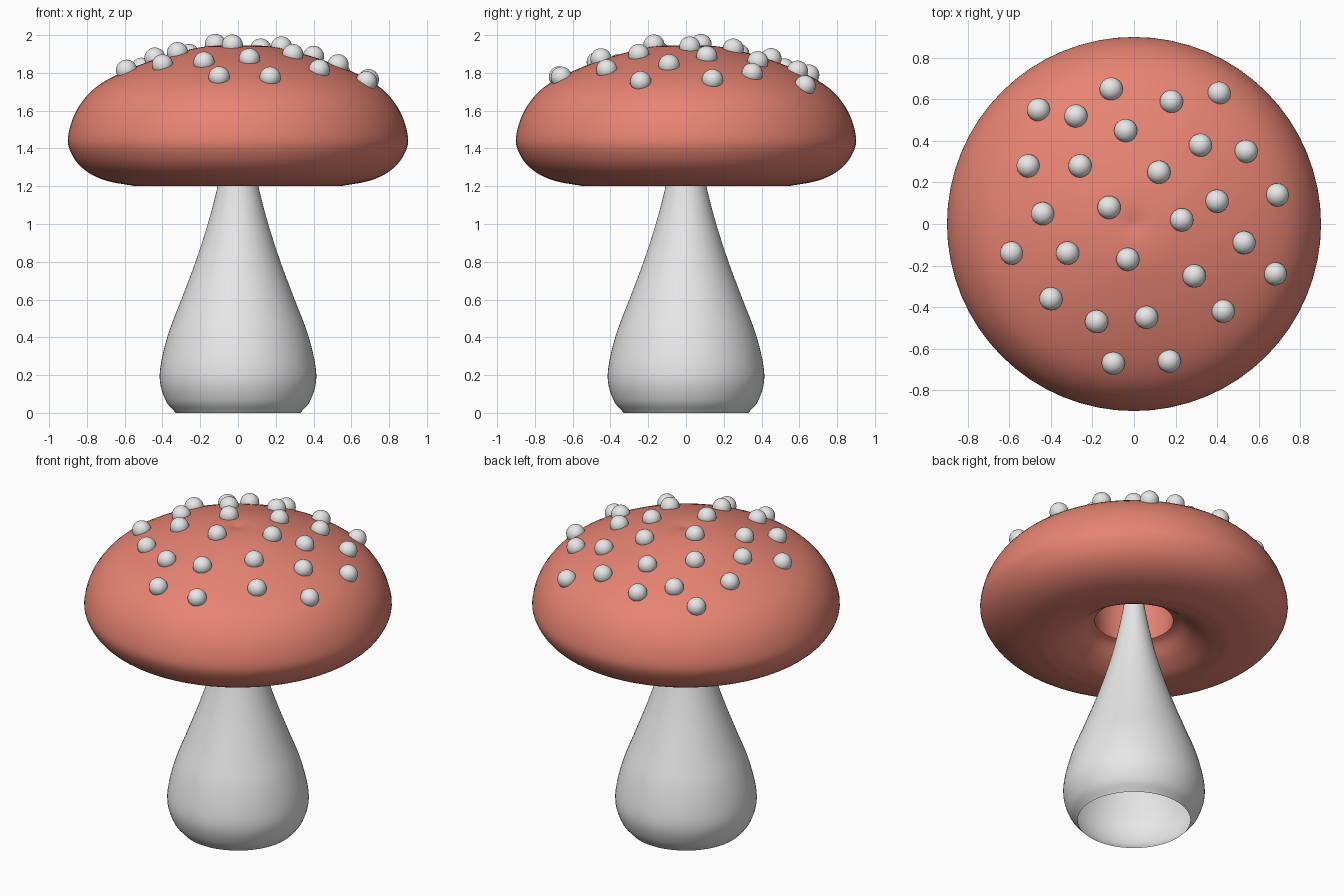
import bpy, bmesh, math
from mathutils import Vector

cube = bpy.data.objects.get("Cube")
if cube:
    bpy.data.objects.remove(cube, do_unlink=True)


def make_material(name, rgb):
    mat = bpy.data.materials.new(name)
    mat.use_nodes = True
    mat.diffuse_color = (*rgb, 1)
    mat.node_tree.nodes["Principled BSDF"].inputs["Base Color"].default_value = (*rgb, 1)
    return mat


def smooth_curve(points, steps=5):
    """Catmull-Rom curve through (radius, height) points."""
    pts = [Vector(p) for p in points]
    pts = [pts[0] * 2 - pts[1]] + pts + [pts[-1] * 2 - pts[-2]]
    out = []
    for a, b, c, d in zip(pts, pts[1:], pts[2:], pts[3:]):
        for i in range(steps):
            t = i / steps
            out.append(0.5 * (2 * b + (c - a) * t + (2 * a - 5 * b + 4 * c - d) * t**2
                              + (3 * b - a - 3 * c + d) * t**3))
    return out + [pts[-2]]


def add_object(name, mesh, mat, location=(0, 0, 0)):
    if not mesh.materials:
        mesh.materials.append(mat)
    obj = bpy.data.objects.new(name, mesh)
    obj.location = location
    bpy.context.collection.objects.link(obj)
    return obj


def lathe(name, profile, mat, segments=64):
    bm = bmesh.new()
    verts = [bm.verts.new((p.x, 0, p.y)) for p in profile]
    edges = [bm.edges.new(pair) for pair in zip(verts, verts[1:])]
    bmesh.ops.spin(bm, geom=verts + edges, axis=(0, 0, 1), cent=(0, 0, 0),
                   angle=math.tau, steps=segments, use_duplicate=False)
    bmesh.ops.remove_doubles(bm, verts=bm.verts, dist=0.0005)
    bmesh.ops.recalc_face_normals(bm, faces=bm.faces)
    mesh = bpy.data.meshes.new(name)
    bm.to_mesh(mesh)
    bm.free()
    obj = add_object(name, mesh, mat)
    bpy.ops.object.select_all(action="DESELECT")
    obj.select_set(True)
    bpy.context.view_layer.objects.active = obj
    bpy.ops.object.shade_smooth_by_angle(angle=math.radians(35))
    return obj


red = make_material("cap red", (0.8, 0.23, 0.17))
white = make_material("stem white", (0.8, 0.8, 0.8))

# Stem: open-bottomed bulb tapering up into the cap
stem_profile = [(0.33, 0), (0.385, 0.07), (0.415, 0.2), (0.375, 0.4), (0.3, 0.6),
                (0.225, 0.8), (0.16, 1.0), (0.108, 1.2), (0.065, 1.42), (0.03, 1.65), (0, 1.75)]
lathe("stem", smooth_curve(stem_profile), white)

# Cap: dome with a shallow dimple, rolled rim, and a hollow around the stem
dome = smooth_curve([(0, 1.935), (0.1, 1.945), (0.25, 1.925), (0.5, 1.85), (0.73, 1.74),
                     (0.85, 1.61), (0.9, 1.46), (0.878, 1.365), (0.81, 1.285),
                     (0.7, 1.23), (0.54, 1.2)])
underside = smooth_curve([(0.54, 1.2), (0.44, 1.215), (0.34, 1.265), (0.27, 1.325), (0.23, 1.345)])
hollow = smooth_curve([(0.23, 1.345), (0.235, 1.5), (0.2, 1.7), (0.12, 1.85), (0, 1.91)])
lathe("cap", dome + underside[1:] + hollow[1:], red)


def dome_height(radius):
    for a, b in zip(dome, dome[1:]):
        if a.x <= radius <= b.x:
            return a.y + (b.y - a.y) * (radius - a.x) / (b.x - a.x)


# Spots: small balls half sunk into the dome
spot_places = [(-.46, .55), (-.28, .52), (-.11, .65), (.18, .59), (.41, .63), (-.04, .45),
               (.32, .38), (.54, .35), (-.51, .28), (-.26, .28), (.12, .25), (.69, .14),
               (.4, .11), (-.44, .05), (-.12, .08), (.23, .02), (.53, -.09), (-.59, -.14),
               (-.32, -.14), (-.03, -.17), (.29, -.25), (.68, -.24), (-.4, -.36), (-.18, -.47),
               (.06, -.45), (.43, -.42), (-.1, -.67), (.17, -.66)]
bm = bmesh.new()
bmesh.ops.create_uvsphere(bm, u_segments=24, v_segments=16, radius=0.056)
for face in bm.faces:
    face.smooth = True
ball = bpy.data.meshes.new("spot")
bm.to_mesh(ball)
bm.free()
for i, (x, y) in enumerate(spot_places):
    add_object(f"spot_{i + 1}", ball, white, (x, y, dome_height(math.hypot(x, y)) + 0.008))
